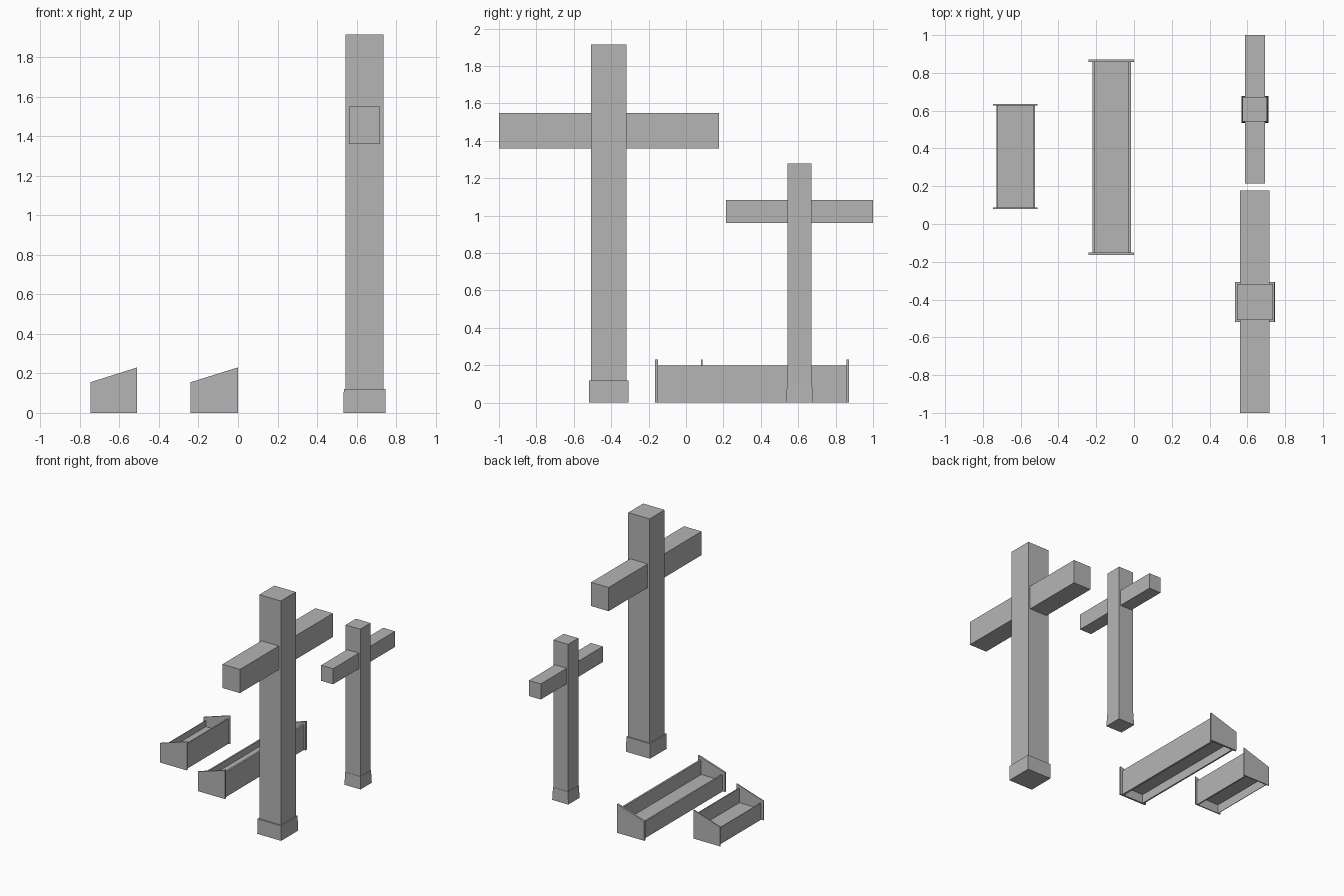
import bpy
import bmesh

if "Cube" in bpy.data.objects:
    bpy.data.objects.remove(bpy.data.objects["Cube"], do_unlink=True)

# Single plain grey
grey = bpy.data.materials.new("plain_grey")
grey.use_nodes = True
grey.diffuse_color = (0.46, 0.46, 0.46, 1)
grey.node_tree.nodes["Principled BSDF"].inputs["Base Color"].default_value = grey.diffuse_color


def finish(bm, name):
    bmesh.ops.recalc_face_normals(bm, faces=bm.faces)
    mesh = bpy.data.meshes.new(name)
    bm.to_mesh(mesh)
    bm.free()
    mesh.materials.append(grey)
    bpy.context.collection.objects.link(bpy.data.objects.new(name, mesh))


def box(name, xs, ys, zs, top_scale=1.0):
    """Box from ranges; the top may be narrowed."""
    bm = bmesh.new()
    bmesh.ops.create_cube(bm, size=1)
    for v in bm.verts:
        k = top_scale if v.co.z > 0 else 1.0
        for axis, (lo, hi) in enumerate((xs, ys, zs)):
            f = k if axis < 2 else 1.0
            v.co[axis] = (lo + hi) / 2 + v.co[axis] * (hi - lo) * f
    finish(bm, name)


def around(centre, width):
    return centre - width / 2, centre + width / 2


def cross(name, x, y, post, height, beam_w, beam_y, beam_z, base, base_h, taper):
    box(name + "_post", around(x, post), around(y, post), (0, height))
    box(name + "_beam", around(x, beam_w), beam_y, beam_z)
    box(name + "_base", around(x, base), around(y, base), (0, base_h), taper)


def end_plate(name, x0, x1, y0, y1):
    """Plate with a sloping top, extruded along y."""
    bm = bmesh.new()
    profile = [(x0, 0), (x1, 0), (x1, 0.23), (x0, 0.155)]
    face = bm.faces.new([bm.verts.new((x, y0, z)) for x, z in profile])
    side = bmesh.ops.extrude_face_region(bm, geom=[face])
    for v in side["geom"]:
        if isinstance(v, bmesh.types.BMVert):
            v.co.y = y1
    finish(bm, name)


def trough(name, x0, x1, y0, y1, end_t, low_t, high_t):
    inset = 0.02
    a, b = x0 + inset, x1 - 0.015
    ys = (y0 + end_t, y1 - end_t)
    end_plate(name + "_front_end", x0, x1, y0, y0 + end_t)
    end_plate(name + "_back_end", x0, x1, y1 - end_t, y1)
    box(name + "_low_wall", (a, a + low_t), ys, (0, 0.135))
    box(name + "_high_wall", (b - high_t, b), ys, (0, 0.2))
    box(name + "_floor", (a + low_t, b - high_t), ys, (0.07, 0.085))


# Two standing crosses
cross("large_cross", 0.64, -0.413, 0.19, 1.915, 0.155, (-1, 0.177), (1.36, 1.55),
      0.212, 0.12, 0.99)
cross("small_cross", 0.64, 0.607, 0.13, 1.28, 0.105, (0.215, 1), (0.96, 1.085),
      0.143, 0.1, 0.94)

# Two open troughs
trough("long_trough", -0.24, 0, -0.165, 0.872, 0.015, 0.012, 0.015)
trough("short_trough", -0.747, -0.51, 0.08, 0.635, 0.008, 0.004, 0.01)
